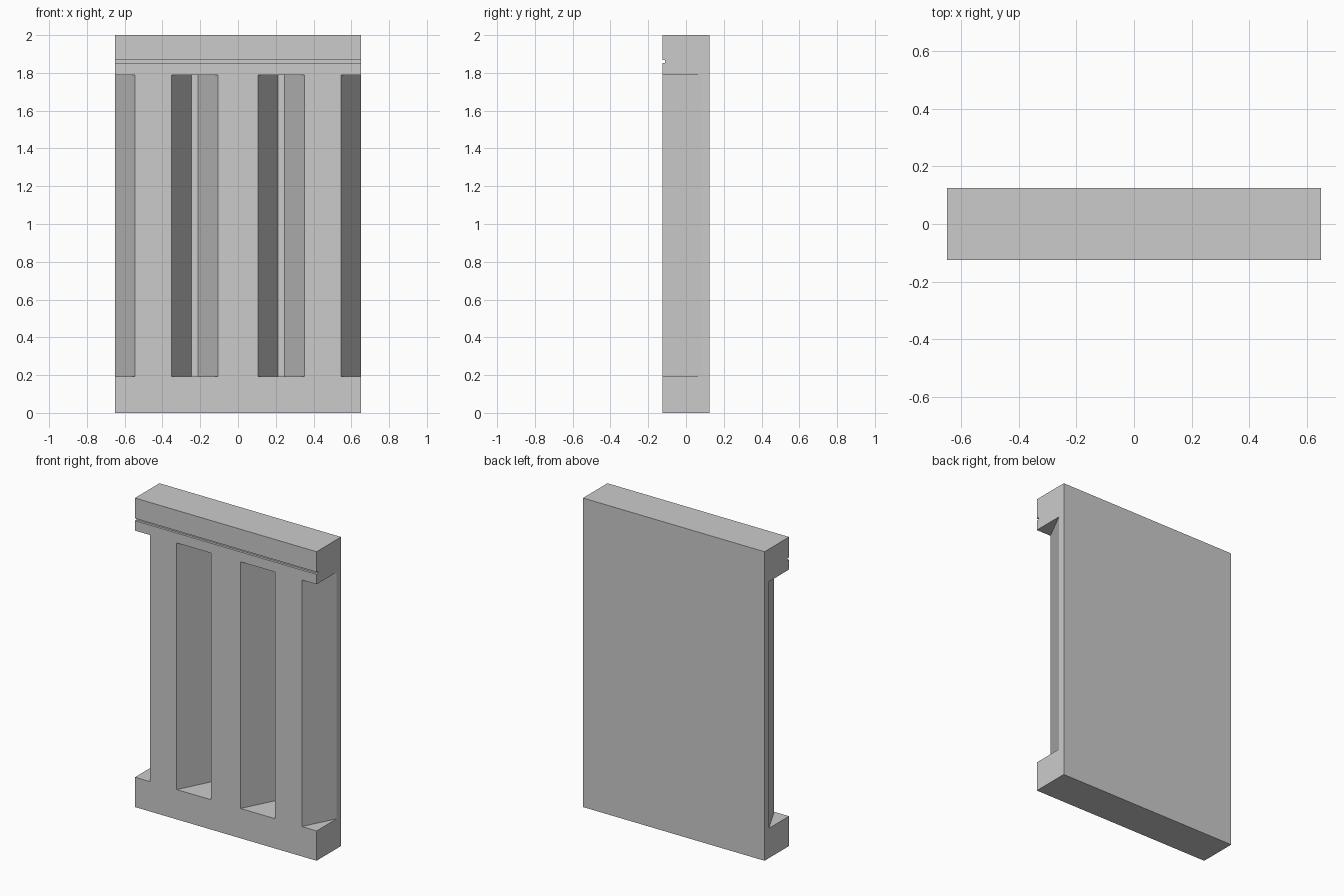
import bpy, bmesh

if "Cube" in bpy.data.objects:
    bpy.data.objects.remove(bpy.data.objects["Cube"])

W, D, H = 0.65, 0.125, 2.0        # half width, half depth, height
Z0, Z1 = 0.193, 1.789             # flute bottom and top
FLOOR = 0.08                      # y of flute floor
SLOPE = 0.106 / (FLOOR + D)       # sideways taper per unit of depth


def prism(bm, pts, axis, lo, hi):
    """Extrude a 2D profile along z (xy points) or along x (yz points)."""
    place = (lambda p, t: (p[0], p[1], t)) if axis == 'Z' else (lambda p, t: (t, p[0], p[1]))
    face = bm.faces.new([bm.verts.new(place(p, lo)) for p in pts])
    ext = bmesh.ops.extrude_face_region(bm, geom=[face])
    step = (0, 0, hi - lo) if axis == 'Z' else (hi - lo, 0, 0)
    bmesh.ops.translate(bm, vec=step, verts=[v for v in ext['geom'] if isinstance(v, bmesh.types.BMVert)])


def finish(bm, name):
    bmesh.ops.recalc_face_normals(bm, faces=bm.faces[:])
    mesh = bpy.data.meshes.new(name)
    bm.to_mesh(mesh)
    bm.free()
    obj = bpy.data.objects.new(name, mesh)
    bpy.context.collection.objects.link(obj)
    return obj


# Solid slab with the thin horizontal line notched into the top band
bm = bmesh.new()
n0, n1, nd = 1.853, 1.868, -D + 0.015
prism(bm, [(-D, 0), (D, 0), (D, H), (-D, H), (-D, n1), (nd, n1), (nd, n0), (-D, n0)], 'X', -W, W)
panel = finish(bm, "fluted_panel")

# Cutters: two tapered flutes, plus a half flute at each side edge
bm = bmesh.new()
front = -0.2
for s in (-1, 1):
    c = 0.2285 * s
    half = 0.017
    wide = half + SLOPE * (FLOOR - front)
    prism(bm, [(c - wide, front), (c + wide, front), (c + half, FLOOR), (c - half, FLOOR)], 'Z', Z0, Z1)
    inner, outer, back = W - SLOPE * (FLOOR - front), W + 0.02, FLOOR + 0.02 / SLOPE
    prism(bm, [(s * inner, front), (s * outer, front), (s * outer, back)], 'Z', Z0, Z1)
cutter = finish(bm, "flute_cutter")
cutter.hide_render = True

# Cut the flutes and bake the result
mod = panel.modifiers.new("flutes", 'BOOLEAN')
mod.operation = 'DIFFERENCE'
mod.solver = 'EXACT'
mod.object = cutter
bpy.context.view_layer.objects.active = panel
panel.select_set(True)
bpy.ops.object.modifier_apply(modifier=mod.name)
bpy.data.objects.remove(cutter)
